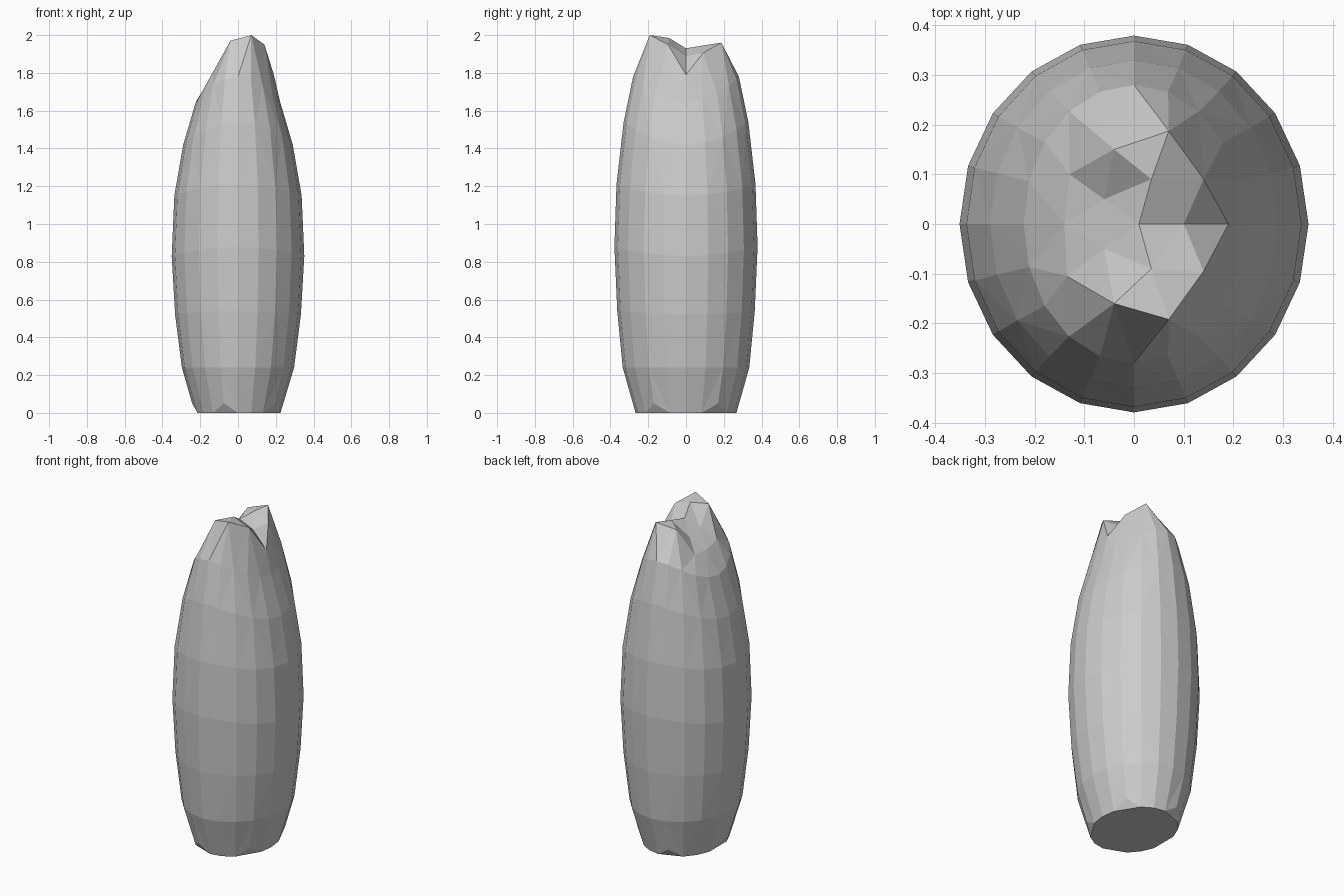
import bpy, bmesh, math

if "Cube" in bpy.data.objects:
    bpy.data.objects.remove(bpy.data.objects["Cube"])

SIDES = 20
# Body rings: z, rise toward the y sides, x radius, y radius
RINGS = [
    (0.00, 0.00, 0.225, 0.267),
    (0.24, 0.00, 0.297, 0.335),
    (0.52, 0.02, 0.333, 0.364),
    (0.83, 0.05, 0.351, 0.379),
    (1.15, 0.06, 0.337, 0.368),
    (1.42, 0.12, 0.290, 0.330),
    (1.65, 0.13, 0.222, 0.280),
]
# Crown rim every 36 degrees: two peaks, notches at the right and back left
CROWN = [
    (0.19, 0, 1.79), (0.14, 0.09, 1.905), (0.07, 0.187, 1.96),
    (-0.04, 0.15, 1.93), (-0.13, 0.10, 1.78), (-0.14, 0, 1.78),
    (-0.135, -0.105, 1.80), (-0.04, -0.16, 1.97), (0.07, -0.192, 2.0),
    (0.14, -0.095, 1.95),
]
# Inner crown points every 72 degrees, then the centre
INNER = [(0.10, 0, 1.89), (0.035, 0.09, 1.945), (-0.06, 0.05, 1.85),
         (-0.06, -0.05, 1.87), (0.035, -0.09, 1.985)]
CENTRE = (0.01, 0, 1.93)

bm = bmesh.new()


def ring(z, rise, rx, ry, base=False):
    verts = []
    for i in range(SIDES):
        a = 2 * math.pi * i / SIDES
        notch = base and i % 4 == 2
        k = 1.08 if notch else 1.0
        h = 0.05 if notch else z + rise * math.sin(a) ** 2
        verts.append(bm.verts.new((rx * k * math.cos(a), ry * k * math.sin(a), h)))
    return verts


# Faceted body, with diagonals alternating like a subdivided sphere
rings = [ring(*r, base=(n == 0)) for n, r in enumerate(RINGS)]
for n, (low, up) in enumerate(zip(rings, rings[1:])):
    for i in range(SIDES):
        j = (i + 1) % SIDES
        if (i + n) % 2:
            bm.faces.new((low[i], low[j], up[j]))
            bm.faces.new((low[i], up[j], up[i]))
        else:
            bm.faces.new((low[i], low[j], up[i]))
            bm.faces.new((low[j], up[j], up[i]))

# Flat foot with five small notches
base = rings[0]
bm.faces.new([v for i, v in enumerate(base) if i % 4 != 2][::-1])
for i in range(2, SIDES, 4):
    bm.faces.new((base[i + 1], base[i], base[i - 1]))

# Shoulder joining the 20-sided body to the 10-point crown
top = rings[-1]
crown = [bm.verts.new(p) for p in CROWN]
for k in range(10):
    a, b, c, d = (top[(2 * k + s) % SIDES] for s in (-1, 0, 1, 2))
    bm.faces.new((a, b, crown[k]))
    bm.faces.new((b, c, crown[k]))
    bm.faces.new((c, crown[(k + 1) % 10], crown[k]))

# Pinched crown surface
inner = [bm.verts.new(p) for p in INNER]
centre = bm.verts.new(CENTRE)
for i in range(5):
    p, q = inner[i], inner[(i + 1) % 5]
    c0, c1, c2 = (crown[(2 * i + s) % 10] for s in range(3))
    bm.faces.new((p, c0, c1))
    bm.faces.new((p, c1, q))
    bm.faces.new((q, c1, c2))
    bm.faces.new((p, q, centre))

bmesh.ops.recalc_face_normals(bm, faces=bm.faces)
mesh = bpy.data.meshes.new("notched_pod")
bm.to_mesh(mesh)
bm.free()
bpy.context.collection.objects.link(bpy.data.objects.new("notched_pod", mesh))
